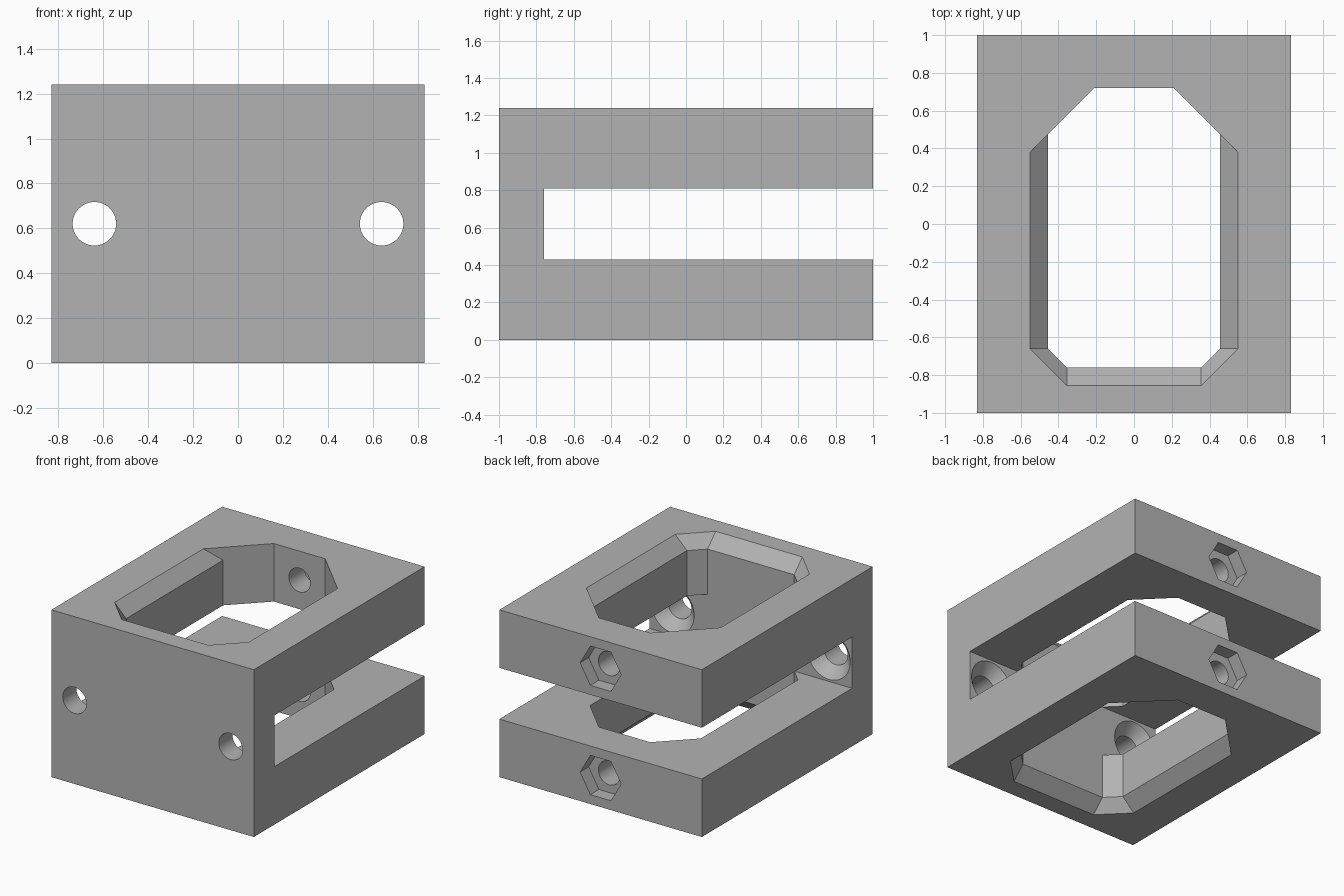
import bpy, bmesh, math
from mathutils import Matrix

if "Cube" in bpy.data.objects:
    bpy.data.objects.remove(bpy.data.objects["Cube"])

W, H = 0.83, 1.24          # half width, height
LOW, HIGH = 0.43, 0.81     # slot between the two plates
WALL = -0.76               # inner face of the front wall
C = 0.095                  # rim chamfer

grey = bpy.data.materials.new("plain grey")
grey.diffuse_color = (0.45, 0.45, 0.45, 1)
grey.use_nodes = True
grey.node_tree.nodes["Principled BSDF"].inputs["Base Color"].default_value = grey.diffuse_color


def loft(name, rings):
    """Closed solid through a list of equal-length rings of points."""
    bm = bmesh.new()
    rows = [[bm.verts.new(p) for p in ring] for ring in rings]
    n = len(rows[0])
    for a, b in zip(rows, rows[1:]):
        for i in range(n):
            j = (i + 1) % n
            bm.faces.new((a[i], a[j], b[j], b[i]))
    bm.faces.new(rows[0])
    bm.faces.new(rows[-1])
    bmesh.ops.recalc_face_normals(bm, faces=bm.faces)
    mesh = bpy.data.meshes.new(name)
    bm.to_mesh(mesh)
    bm.free()
    mesh.materials.append(grey)
    obj = bpy.data.objects.new(name, mesh)
    bpy.context.collection.objects.link(obj)
    return obj


def bore(name, x, z, stations, sides):
    """Round or hexagonal cutter along y; stations are (y, radius) pairs."""
    angles = [2 * math.pi * i / sides for i in range(sides)]
    return loft(name, [[(x + r * math.cos(a), y, z + r * math.sin(a)) for a in angles]
                       for y, r in stations])


# C-shaped body: front wall with an upper and a lower plate
side = [(-1, 0), (1, 0), (1, LOW), (WALL, LOW), (WALL, HIGH), (1, HIGH), (1, H), (-1, H)]
body = loft("clamp_body", [[(x, y, z) for y, z in side] for x in (-W, W)])


def opening(c):
    """Eight-sided opening outline, widened by c on its sides and front."""
    half = [(0.355, WALL - c), (0.455 + c, -0.66), (0.455 + c, 0.475 - c), (0.21, 0.72)]
    return half + [(-x, y) for x, y in reversed(half)]


# Opening through both plates, chamfered at the outer rims
levels = [(-0.1, C), (0, C), (C, 0), (H - C, 0), (H, C), (H + 0.1, C)]
cutters = [loft("opening_cutter", [[(x, y, z) for x, y in opening(c)] for z, c in levels])]

# Countersunk screw holes in the front wall
for x in (-0.64, 0.64):
    cutters.append(bore("screw_hole_cutter", x, H / 2,
                        [(-1.1, 0.097), (WALL - 0.08, 0.097), (WALL, 0.175),
                         (WALL + 0.1, 0.175)], 48))

# Bolt holes with hexagonal nut pockets in the rear ends of the plates
for z in (LOW / 2, (HIGH + H) / 2):
    cutters.append(bore("bolt_hole_cutter", 0, z, [(0.6, 0.088), (1.1, 0.088)], 48))
    cutters.append(bore("nut_pocket_cutter", 0, z, [(0.9, 0.168), (1.1, 0.168)], 6))

# Cut everything and bake the result
bpy.context.view_layer.objects.active = body
for cutter in cutters:
    cutter.hide_render = True
    mod = body.modifiers.new("cut", 'BOOLEAN')
    mod.operation = 'DIFFERENCE'
    mod.solver = 'EXACT'
    mod.object = cutter
    bpy.ops.object.modifier_apply(modifier=mod.name)
    bpy.data.objects.remove(cutter)

# Smooth bores, crisp edges elsewhere
body.select_set(True)
bpy.ops.object.shade_smooth_by_angle(angle=math.radians(30))
